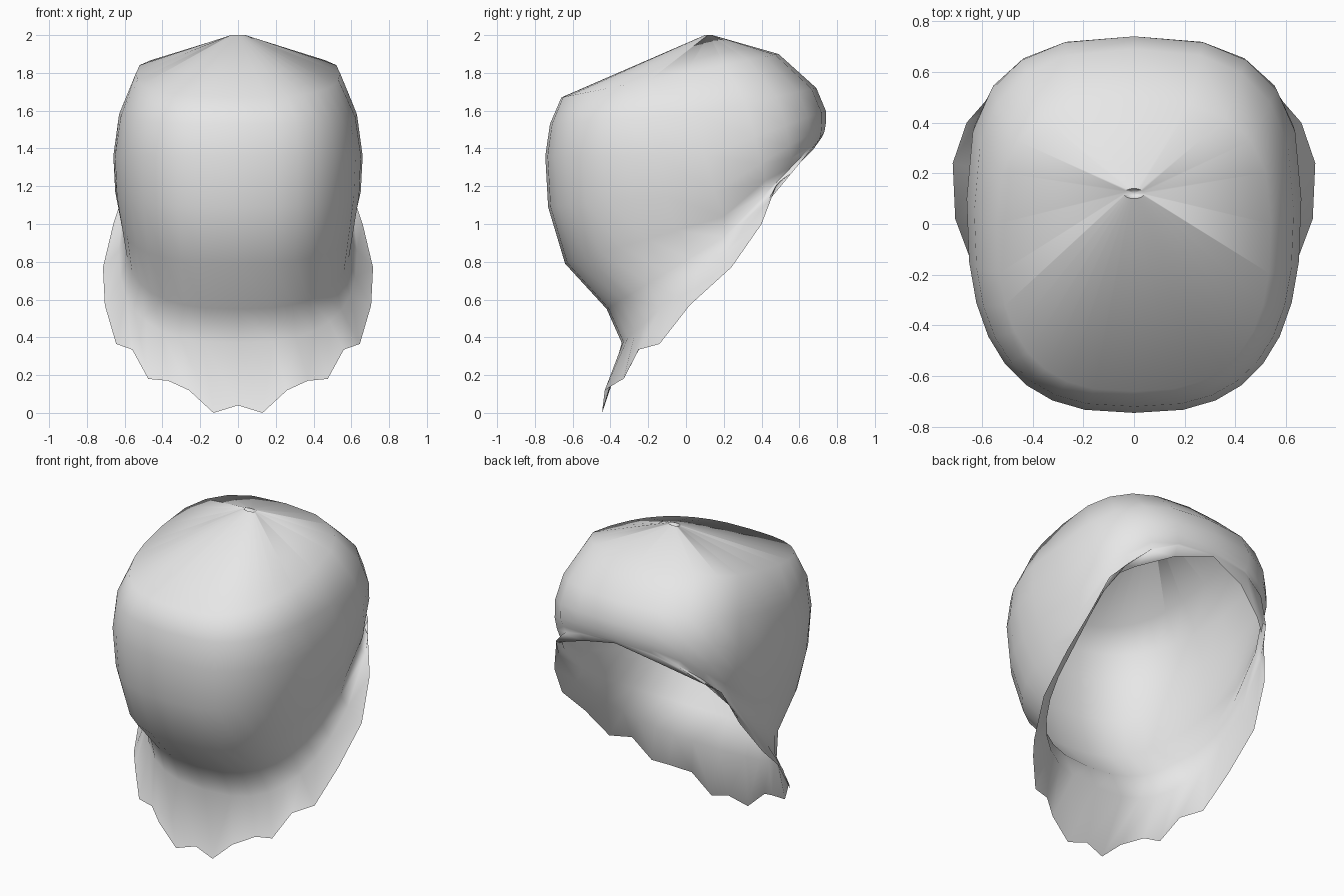
import bpy
import math

cube = bpy.data.objects.get("Cube")
if cube:
    bpy.data.objects.remove(cube, do_unlink=True)

grey = bpy.data.materials.new("plain grey")
grey.use_nodes = True
grey.diffuse_color = (0.8, 0.8, 0.8, 1)
grey.node_tree.nodes["Principled BSDF"].inputs["Base Color"].default_value = (0.8, 0.8, 0.8, 1)

# Rings of the hood, top to bottom:
# roundness, front (y, z), side (x, y, z), back (y, z)
RINGS = [
    (1.0, (0.10, 2.00), (0.04, 0.12, 2.00), (0.14, 2.00)),
    (0.75, (-0.66, 1.67), (0.54, 0.0, 1.80), (0.49, 1.90)),
    (0.75, (-0.72, 1.53), (0.63, 0.05, 1.58), (0.69, 1.72)),
    (0.75, (-0.745, 1.36), (0.66, 0.10, 1.36), (0.74, 1.60)),
    (0.75, (-0.73, 1.09), (0.65, 0.15, 1.17), (0.74, 1.53)),
    (0.75, (-0.64, 0.79), (0.62, 0.20, 1.04), (0.735, 1.50)),
    (0.75, (-0.42, 0.55), (0.595, 0.20, 0.93), (0.73, 1.48)),
    (0.75, (-0.34, 0.37), (0.63, 0.22, 0.86), (0.725, 1.47)),
]

# Scalloped rim of the flared skirt, front centre round to back centre
RIM = [
    (0, -0.43, 0.04), (0.13, -0.445, 0.0), (0.26, -0.43, 0.12),
    (0.37, -0.35, 0.17), (0.475, -0.33, 0.18), (0.56, -0.25, 0.335),
    (0.645, -0.14, 0.365), (0.705, 0.02, 0.57), (0.715, 0.24, 0.77),
    (0.66, 0.40, 1.0), (0.59, 0.48, 1.21), (0.46, 0.57, 1.29),
    (0.25, 0.67, 1.39), (0, 0.72, 1.46),
]
SIDE, BACK = 8, len(RIM) - 1


def ring_half(power, front, side, back):
    """Half a rounded ring with one point for each rim point."""
    points = []
    for i in range(BACK + 1):
        if i <= SIDE:
            angle, end = math.pi / 2 * i / SIDE, front
        else:
            angle, end = math.pi / 2 * (1 + (i - SIDE) / (BACK - SIDE)), back
        reach = abs(math.cos(angle)) ** power
        x = side[0] * abs(math.sin(angle)) ** power if 0 < i < BACK else 0
        points.append((x,
                       side[1] + (end[0] - side[1]) * reach,
                       side[2] + (end[1] - side[2]) * reach))
    return points


def mirrored(half):
    """Close a half ring by mirroring it across the middle."""
    return half + [(-x, y, z) for x, y, z in half[-2:0:-1]]


# Hood and skirt as one open sheet, with a small dimple at the crown
loops = [mirrored(ring_half(*r)) for r in RINGS] + [mirrored(RIM)]
n = len(loops[0])
verts = [p for loop in loops for p in loop]
faces = []
for r in range(len(loops) - 1):
    for i in range(n):
        j = (i + 1) % n
        faces.append((r * n + i, (r + 1) * n + i, (r + 1) * n + j, r * n + j))
crown = len(verts)
verts.append((0, 0.12, 1.95))
faces += [(crown, i, (i + 1) % n) for i in range(n)]

mesh = bpy.data.meshes.new("flared_hood")
mesh.from_pydata(verts, [], faces)
mesh.materials.append(grey)
mesh.update()
hood = bpy.data.objects.new("flared_hood", mesh)
bpy.context.collection.objects.link(hood)

# Smooth shading with the crown left crisp
bpy.context.view_layer.objects.active = hood
hood.select_set(True)
bpy.ops.object.shade_smooth_by_angle(angle=math.radians(75))
